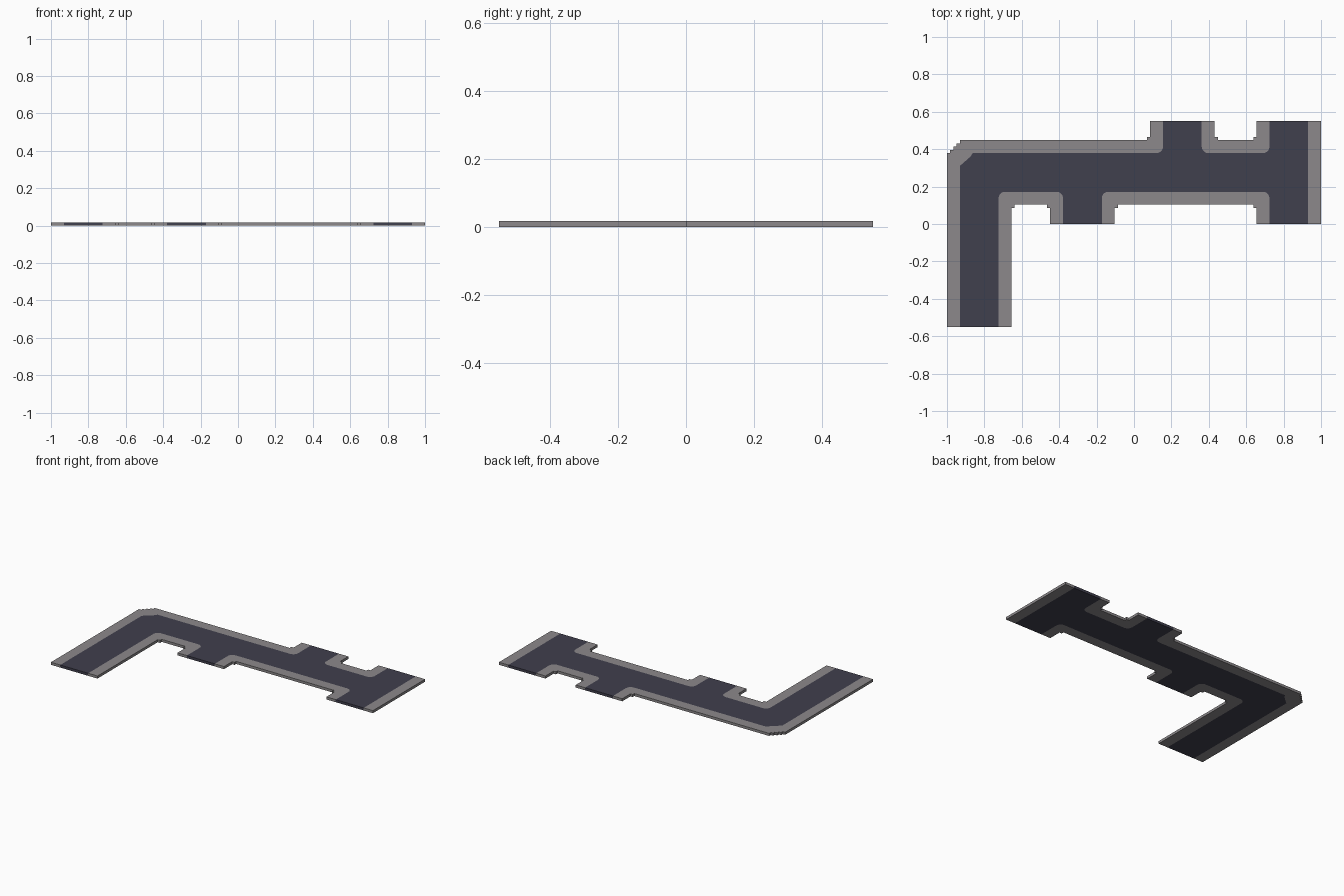
import bpy, bmesh, math

if "Cube" in bpy.data.objects:
    bpy.data.objects.remove(bpy.data.objects["Cube"])

U = 1 / 58            # grid unit: the street is 116 x 64 units, 1 unit thick
W, R = 4, 2           # pavement width, kerb corner radius


def material(name, rgb):
    m = bpy.data.materials.new(name)
    m.diffuse_color = (*rgb, 1)
    m.use_nodes = True
    m.node_tree.nodes["Principled BSDF"].inputs["Base Color"].default_value = m.diffuse_color
    return m


def kerb_corner(c, a, b, n=5):
    """Rounded kerb at c, running from direction a to direction b."""
    pts = []
    for k in range(n + 1):
        t = math.pi / 2 * k / n
        p, q = R * (1 - math.sin(t)), R * (1 - math.cos(t))
        pts.append((c[0] + a[0] * p + b[0] * q, c[1] + a[1] * p + b[1] * q))
    return pts


def notch_corner(c, a, b):
    """Stepped outer pavement corner belonging to the kerb corner at c."""
    x, y = c[0] + W * (a[0] + b[0]), c[1] + W * (a[1] + b[1])
    return [(x + a[0], y + a[1]), (x + a[0] + b[0], y + a[1] + b[1]), (x + b[0], y + b[1])]


L, RT, UP, DN = (-1, 0), (1, 0), (0, 1), (0, -1)
c_top = [((67, 54), L, UP), ((79, 54), UP, RT), ((100, 54), L, UP)]
c_low = [((100, 42), DN, L), ((48, 42), RT, DN), ((36, 42), DN, L), ((16, 42), RT, DN)]


def kerb(corners):
    return [p for c in corners for p in kerb_corner(*c)]


def edge(corners):
    return [p for c in corners for p in notch_corner(*c)]


# Kerb lines, clockwise round the road
k_bend = [(4, 0), (4, 50), (7.3, 52.9), (8, 54)] + kerb(c_top[:1]) + [(67, 64)]
k_top = [(79, 64)] + kerb(c_top[1:]) + [(100, 64)]
k_right = [(112, 64), (112, 32)]
k_low = [(100, 32)] + kerb(c_low[:2]) + [(48, 32)]
k_leg = [(36, 32)] + kerb(c_low[2:]) + [(16, 0)]

# Outer pavement lines, in the same direction
stairs = [(0, 54)]
for i in range(1, 5):
    stairs += [(i, 53 + i), (i, 54 + i)]
o_bend = [(0, 0)] + stairs + edge(c_top[:1]) + [(63, 64)]
o_top = [(83, 64)] + edge(c_top[1:]) + [(96, 64)]
o_right = [(116, 64), (116, 32)]
o_low = [(96, 32)] + edge(c_low[:2]) + [(52, 32)]
o_leg = [(32, 32)] + edge(c_low[2:]) + [(20, 0)]

bm = bmesh.new()
verts = {}


def vert(p):
    key = (round(p[0], 4), round(p[1], 4))
    if key not in verts:
        verts[key] = bm.verts.new(((key[0] - 58) * U, (key[1] - 32) * U, 0))
    return verts[key]


def plate(points, mat):
    f = bm.faces.new([vert(p) for p in points])
    f.material_index = mat
    f.normal_update()
    if f.normal.z < 0:
        f.normal_flip()


# Road surface, then the five pavement strips sharing its kerb lines
plate(k_bend + k_top + k_right + k_low + k_leg, 0)
for k, o in ((k_bend, o_bend), (k_top, o_top), (k_right, o_right), (k_low, o_low), (k_leg, o_leg)):
    plate(k + o[::-1], 1)

me = bpy.data.meshes.new("street")
bm.to_mesh(me)
bm.free()
me.materials.append(material("dark asphalt", (0.051, 0.050, 0.075)))
me.materials.append(material("pavement grey", (0.262, 0.250, 0.258)))
street = bpy.data.objects.new("street_with_pavement", me)
bpy.context.collection.objects.link(street)

# Slab thickness, rims keep the colour of the surface beside them
s = street.modifiers.new("thickness", "SOLIDIFY")
s.thickness = U
s.offset = 1
